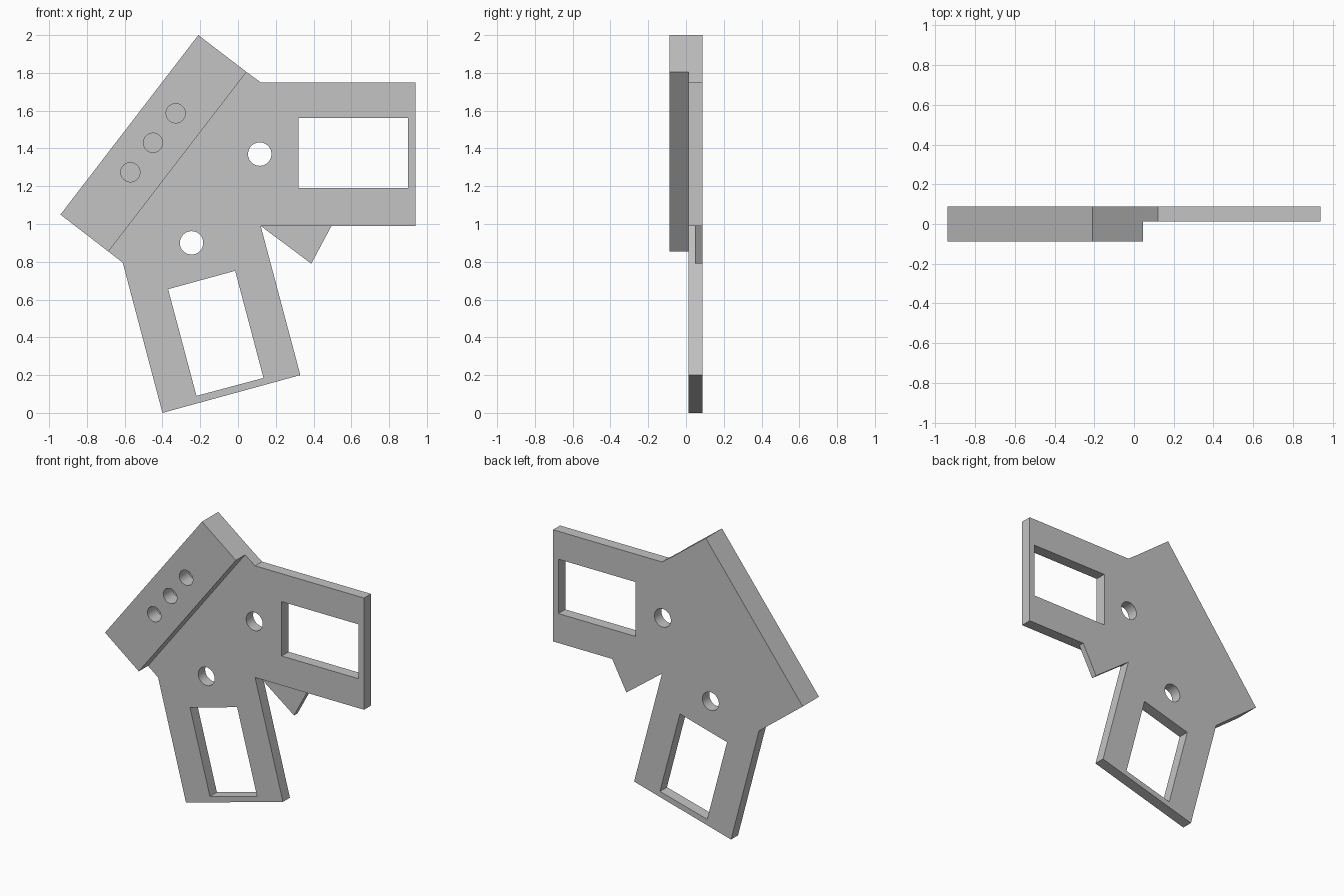
import bpy, bmesh
from math import sin, cos, tau, radians

if "Cube" in bpy.data.objects:
    bpy.data.objects.remove(bpy.data.objects["Cube"])

grey = bpy.data.materials.new("light grey")
grey.use_nodes = True
grey.diffuse_color = (0.55, 0.55, 0.55, 1)
grey.node_tree.nodes["Principled BSDF"].inputs["Base Color"].default_value = (0.55, 0.55, 0.55, 1)

BACK, PLATE_FRONT, TAB_FRONT, BLOCK_FRONT = 0.087, 0.012, 0.048, -0.087


def prisms(name, outlines, front, back):
    """Extrude outlines in the xz plane from front to back along y."""
    bm = bmesh.new()
    for outline in outlines:
        face = bm.faces.new([bm.verts.new((x, front, z)) for x, z in outline])
        side = bmesh.ops.extrude_face_region(bm, geom=[face])["geom"]
        moved = [v for v in side if isinstance(v, bmesh.types.BMVert)]
        bmesh.ops.translate(bm, verts=moved, vec=(0, back - front, 0))
    bmesh.ops.recalc_face_normals(bm, faces=bm.faces)
    mesh = bpy.data.meshes.new(name)
    bm.to_mesh(mesh)
    bm.free()
    mesh.materials.append(grey)
    obj = bpy.data.objects.new(name, mesh)
    bpy.context.collection.objects.link(obj)
    return obj


def circle(x, z, r, n=40):
    return [(x + r * cos(tau * i / n), z + r * sin(tau * i / n)) for i in range(n)]


def cut(obj, outlines, front, back):
    """Cut outlines out of obj, then drop the cutter."""
    cutter = prisms("cutter", outlines, front, back)
    cutter.hide_render = True
    mod = obj.modifiers.new("openings", 'BOOLEAN')
    mod.operation, mod.solver, mod.object = 'DIFFERENCE', 'EXACT', cutter
    bpy.ops.object.select_all(action='DESELECT')
    obj.select_set(True)
    bpy.context.view_layer.objects.active = obj
    bpy.ops.object.modifier_apply(modifier=mod.name)
    bpy.data.objects.remove(cutter)
    bpy.ops.object.shade_smooth_by_angle(angle=radians(30))


# Two-armed plate with a window and a round hole in each arm
plate = prisms("plate", [[
    (0.045, 1.805), (0.12, 1.75), (0.94, 1.75), (0.94, 0.99), (0.12, 0.99),
    (0.33, 0.2), (-0.4, 0), (-0.61, 0.795), (-0.686, 0.854)]], PLATE_FRONT, BACK)
cut(plate, [
    [(0.32, 1.19), (0.9, 1.19), (0.9, 1.56), (0.32, 1.56)],
    [(-0.37, 0.655), (-0.015, 0.752), (0.135, 0.185), (-0.22, 0.09)],
    circle(0.115, 1.37, 0.062),
    circle(-0.246, 0.9, 0.062)], -0.2, 0.2)

# Thick mounting block with three blind holes
block = prisms("mounting_block", [[
    (-0.21, 2), (0.045, 1.805), (-0.686, 0.854), (-0.94, 1.05)]], BLOCK_FRONT, BACK)
cut(block, [circle(-0.45 + 0.12 * i, 1.43 + 0.156 * i, 0.051) for i in (-1, 0, 1)],
    -0.2, PLATE_FRONT)

# Thin triangular tab below the side arm
prisms("corner_tab", [[(0.12, 0.99), (0.388, 0.79), (0.495, 0.99)]], TAB_FRONT, BACK)
